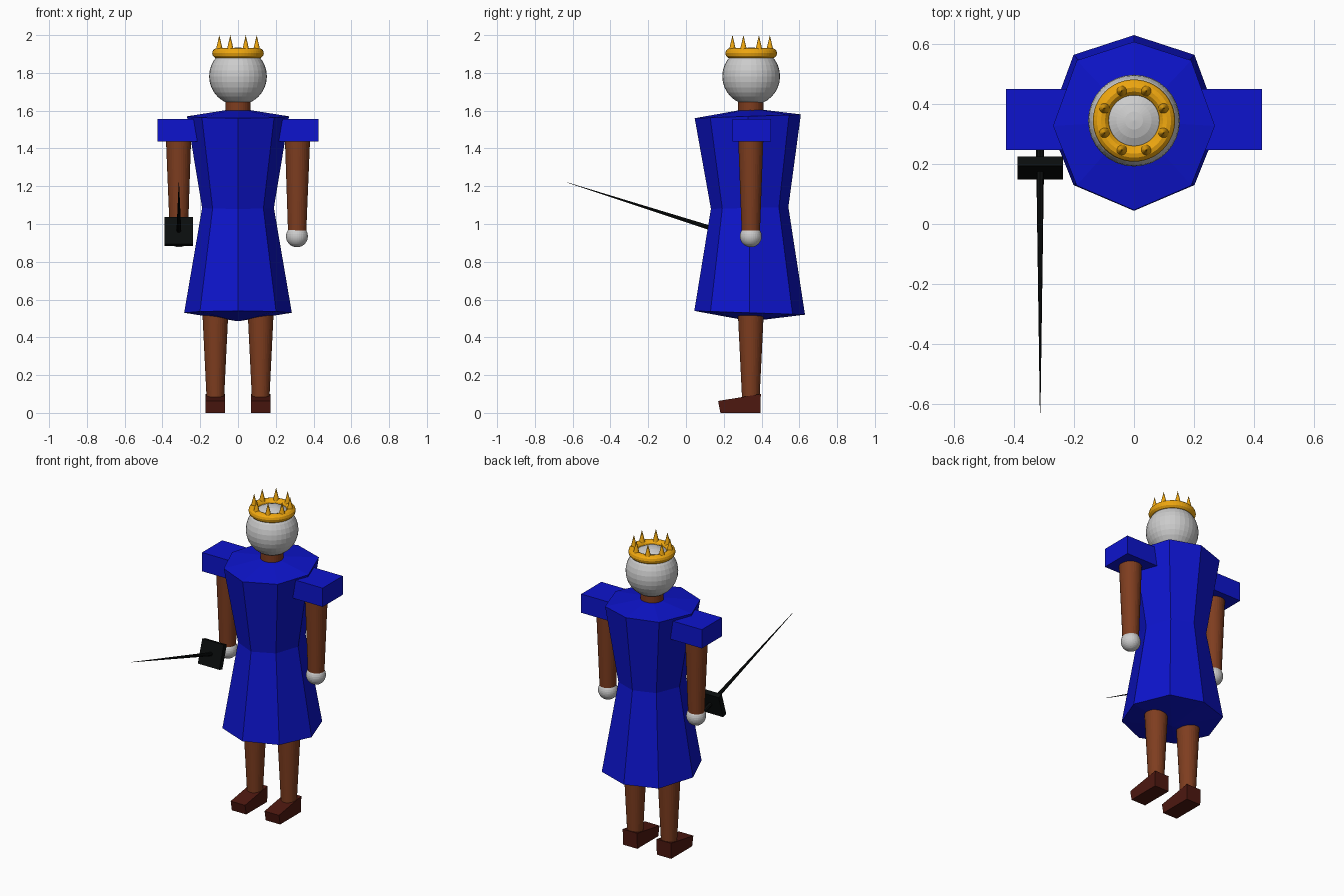
import bpy, bmesh
from math import sin, cos, pi, radians
from mathutils import Vector

if "Cube" in bpy.data.objects:
    bpy.data.objects.remove(bpy.data.objects["Cube"])

CY = 0.343  # depth of the body axis


def material(name, rgb):
    m = bpy.data.materials.new(name)
    m.diffuse_color = (*rgb, 1)
    m.use_nodes = True
    m.node_tree.nodes["Principled BSDF"].inputs["Base Color"].default_value = m.diffuse_color
    return m


BLUE = material("blue_cloth", (0.004, 0.007, 0.61))
SKIN = material("brown", (0.21, 0.047, 0.014))
SHOE = material("dark_brown", (0.075, 0.009, 0.005))
GOLD = material("gold", (0.87, 0.39, 0.005))
BLACK = material("black", (0.003, 0.004, 0.004))


def finish(name, mat):
    ob = bpy.context.object
    ob.name = name
    if mat:
        ob.data.materials.append(mat)
    return ob


def mesh_object(name, bm, mat):
    bmesh.ops.recalc_face_normals(bm, faces=bm.faces[:])
    me = bpy.data.meshes.new(name)
    bm.to_mesh(me)
    bm.free()
    ob = bpy.data.objects.new(name, me)
    bpy.context.collection.objects.link(ob)
    me.materials.append(mat)
    return ob


def cone(name, a, b, r1, r2, mat, sides=32):
    a, b = Vector(a), Vector(b)
    bpy.ops.mesh.primitive_cone_add(vertices=sides, radius1=r1, radius2=r2,
                                    depth=(b - a).length, location=(a + b) / 2)
    ob = finish(name, mat)
    ob.rotation_mode = 'QUATERNION'
    ob.rotation_quaternion = (b - a).to_track_quat('Z', 'Y')
    return ob


def box(name, loc, size, mat, rot=(0, 0, 0)):
    bpy.ops.mesh.primitive_cube_add(size=1, location=loc, rotation=rot)
    ob = finish(name, mat)
    ob.scale = size
    return ob


def ball(name, loc, r):
    bpy.ops.mesh.primitive_uv_sphere_add(segments=32, ring_count=16, radius=r, location=loc)
    return finish(name, None)


# Tunic: eight-sided rings (rx, ry, centre y, z, tilt, fuller back corners) with pointed caps
bm = bmesh.new()
rings = []
for rx, ry, cy, z, tilt, full in [(0.285, 0.293, 0.337, 0.53, -0.01, 0.02),
                                  (0.19, 0.205, 0.337, 1.085, 0.005, 0.01),
                                  (0.27, 0.281, 0.327, 1.57, 0.01, 0.02)]:
    rings.append([bm.verts.new((rx * cos(i * pi / 4),
                                cy + ry * sin(i * pi / 4) + (full if i in (1, 3) else 0),
                                z + tilt * sin(i * pi / 4))) for i in range(8)])
low = bm.verts.new((0, CY, 0.485))
high = bm.verts.new((0, CY, 1.613))
for i in range(8):
    j = (i + 1) % 8
    for lo, hi in zip(rings, rings[1:]):
        bm.faces.new((lo[i], lo[j], hi[j], hi[i]))
    bm.faces.new((low, rings[0][j], rings[0][i]))
    bm.faces.new((high, rings[-1][i], rings[-1][j]))
mesh_object("tunic", bm, BLUE)

# Neck, head and crown
cone("neck", (0, CY, 1.55), (0, CY, 1.67), 0.067, 0.067, SKIN)
ball("head", (0, 0.345, 1.782), 0.153)
bpy.ops.mesh.primitive_torus_add(major_segments=48, minor_segments=12, major_radius=0.11,
                                 minor_radius=0.027, location=(0, 0.345, 1.904))
finish("crown_band", GOLD)
for i in range(8):
    a = (i + 0.5) * pi / 4
    x, y = 0.107 * cos(a), 0.345 + 0.107 * sin(a)
    cone("crown_spike", (x, y, 1.91), (x, y, 2.0), 0.021, 0, GOLD, 16)

# Arms, legs and shoes on both sides
for s, side in ((-1, "right"), (1, "left")):
    box(side + "_sleeve", (s * 0.3145, 0.348, 1.497), (0.225, 0.204, 0.12), BLUE)
    cone(side + "_arm", (s * 0.313, CY, 0.95), (s * 0.315, CY, 1.46), 0.048, 0.067, SKIN)
    ball(side + "_hand", (s * 0.312, CY, 0.935), 0.058)
    cone(side + "_leg", (s * 0.12, CY, 0.07), (s * 0.12, CY, 0.56), 0.046, 0.07, SKIN)
    bm = bmesh.new()
    profile = [(0.182, 0), (0.394, 0), (0.396, 0.1), (0.17, 0.063)]
    face = bm.faces.new([bm.verts.new((s * 0.12 - 0.051, y, z)) for y, z in profile])
    ext = bmesh.ops.extrude_face_region(bm, geom=[face])
    verts = [v for v in ext["geom"] if isinstance(v, bmesh.types.BMVert)]
    bmesh.ops.translate(bm, verts=verts, vec=(0.102, 0, 0))
    mesh_object(side + "_shoe", bm, SHOE)

# Sword held forward in the right hand
cone("sword_blade", (-0.313, 0.34, 0.912), (-0.313, -0.63, 1.22), 0.015, 0.001, BLACK, 8)
box("sword_guard", (-0.313, 0.187, 0.96), (0.152, 0.033, 0.15), BLACK, (radians(-17.7), 0, 0))
